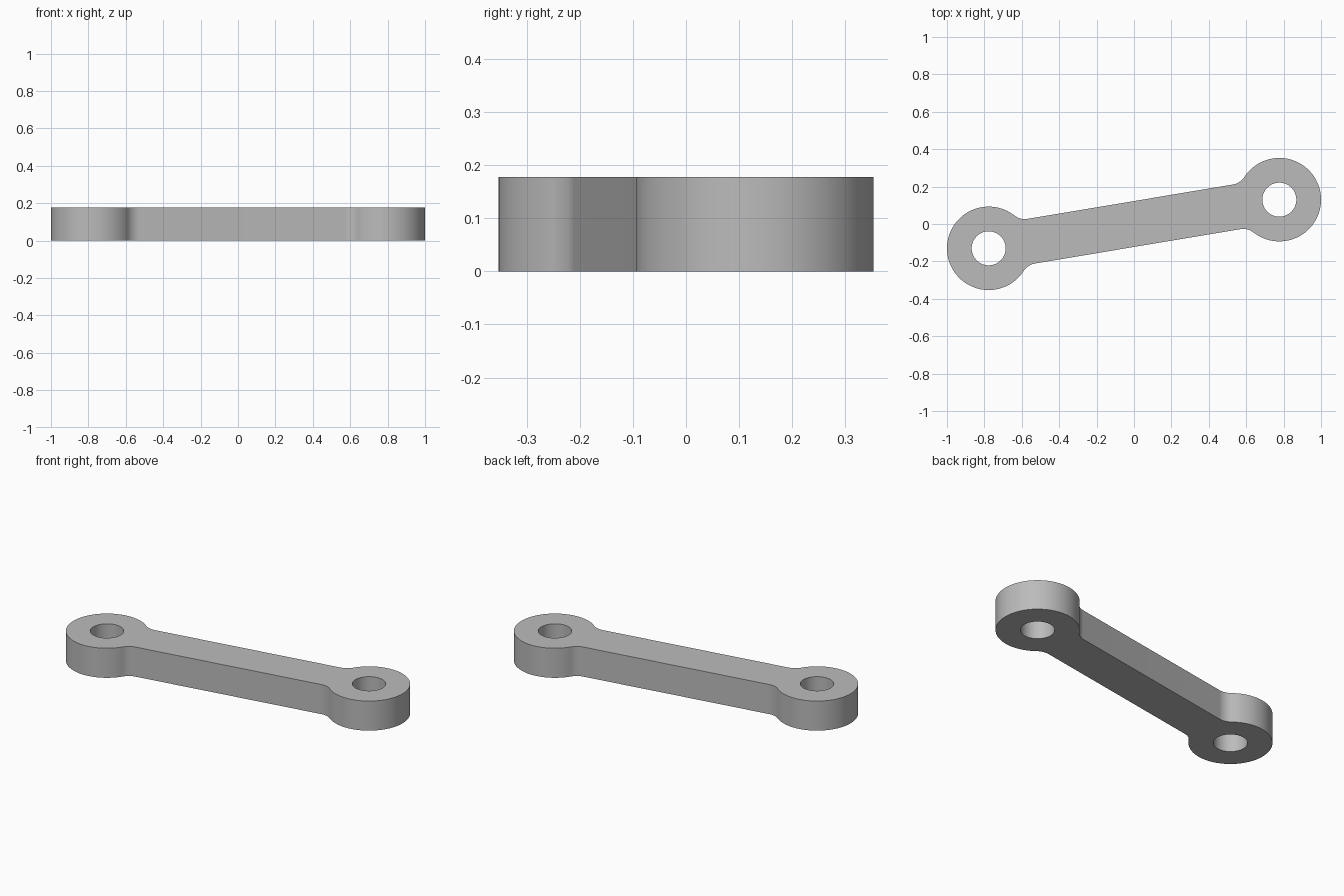
import bpy
import bmesh
from math import atan2, cos, sin, sqrt, pi
from mathutils import Matrix, Vector

cube = bpy.data.objects.get("Cube")
if cube:
    bpy.data.objects.remove(cube)

# Main dimensions
EYE = Vector((0.777, 0.13))      # centre of one end ring
RING, HOLE = 0.223, 0.091        # outer and bore radius
BAR, FILLET = 0.121, 0.09        # bar half width and corner radius
HEIGHT = 0.177
HALF = EYE.length
TILT = atan2(EYE.y, EYE.x)


def arc(cx, cy, radius, start, end, steps):
    return [(cx + radius * cos(start + (end - start) * i / steps),
             cy + radius * sin(start + (end - start) * i / steps))
            for i in range(steps + 1)]


# Right half of the outline: lower fillet, ring, upper fillet
run = sqrt((RING + FILLET) ** 2 - (BAR + FILLET) ** 2)
join = atan2(BAR + FILLET, run)
upper = arc(HALF - run, BAR + FILLET, FILLET, -join, -pi / 2, 12)
lower = [(x, -y) for x, y in reversed(upper)]
ring = arc(HALF, 0, RING, join - pi, pi - join, 80)
half = lower + ring[1:-1] + upper
outline = half + [(-x, -y) for x, y in half]
bores = [arc(side * HALF, 0, HOLE, 0, 2 * pi, 48)[:-1] for side in (1, -1)]

# Fill the profile around the bores, then extrude it
bm = bmesh.new()
edges = []
for loop in [outline] + bores:
    verts = [bm.verts.new((x, y, 0)) for x, y in loop]
    edges += [bm.edges.new((v, verts[i - 1])) for i, v in enumerate(verts)]
bmesh.ops.triangle_fill(bm, use_beauty=True, edges=edges, normal=(0, 0, 1))
top = bmesh.ops.extrude_face_region(bm, geom=bm.faces[:], use_keep_orig=True)["geom"]
bmesh.ops.translate(bm, vec=(0, 0, HEIGHT),
                    verts=[g for g in top if isinstance(g, bmesh.types.BMVert)])
bmesh.ops.recalc_face_normals(bm, faces=bm.faces[:])
bmesh.ops.transform(bm, matrix=Matrix.Rotation(TILT, 4, "Z"), verts=bm.verts[:])

mesh = bpy.data.meshes.new("link_arm")
bm.to_mesh(mesh)
bm.free()
link = bpy.data.objects.new("link_arm", mesh)
bpy.context.collection.objects.link(link)

# Plain grey metal
grey = bpy.data.materials.new("grey")
grey.use_nodes = True
color = (0.5, 0.5, 0.5, 1)
grey.diffuse_color = color
grey.node_tree.nodes["Principled BSDF"].inputs["Base Color"].default_value = color
mesh.materials.append(grey)

# Smooth curved walls, sharp rims
bpy.ops.object.select_all(action="DESELECT")
link.select_set(True)
bpy.context.view_layer.objects.active = link
bpy.ops.object.shade_smooth_by_angle(angle=pi / 6)
